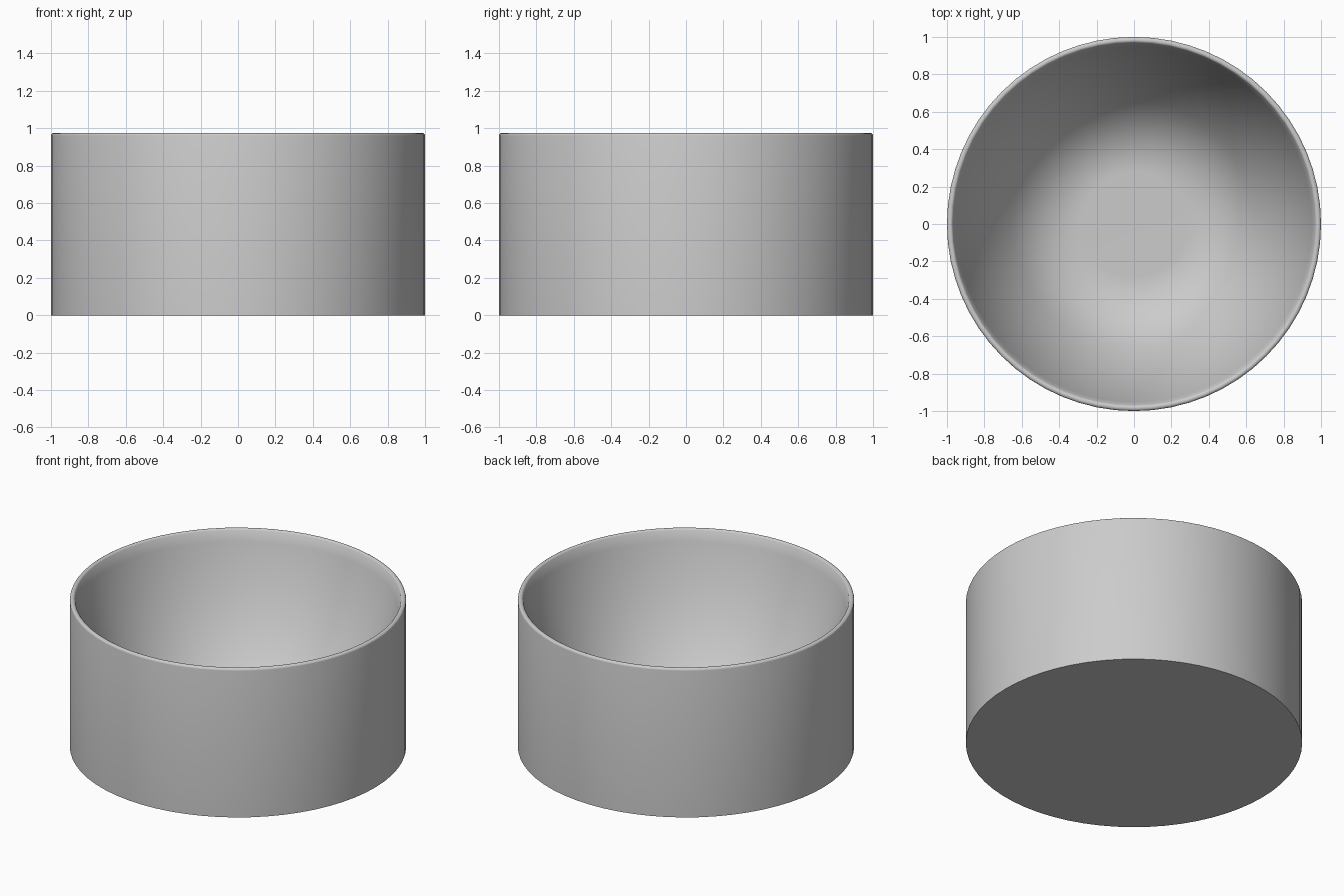
import bpy, bmesh, math

if "Cube" in bpy.data.objects:
    bpy.data.objects.remove(bpy.data.objects["Cube"])

HEIGHT, RADIUS, SEGMENTS = 0.975, 1.0, 64
INNER_R, LIP_DROP = 0.968, 0.014


def wall_tilt(r):
    """Slope angle of the cavity: flat floor, curved shoulder, steep wall."""
    if r < 0.28:
        return 0.0
    if r < 0.65:
        return math.radians(52 * (r - 0.28) / 0.37)
    return math.radians(52 + 24 * (r - 0.65) / 0.318)


# Half profile: flat base, straight outer wall
profile = [(0, 0), (RADIUS, 0)]

# Thin rounded rim
mid, half = (RADIUS + INNER_R) / 2, (RADIUS - INNER_R) / 2
for i in range(8):
    a = math.radians(155) * i / 7
    profile.append((mid + half * math.cos(a),
                    HEIGHT - LIP_DROP + LIP_DROP * math.sin(a)))

# Cavity, followed inward and down from the rim
r, z = profile[-1]
STEPS = 40
dr = (r - 0.28) / STEPS
for i in range(STEPS):
    z -= math.tan(wall_tilt(r - dr / 2)) * dr
    r -= dr
    profile.append((r, z))
profile.append((0, z))

# Revolve the profile into the bowl
bm = bmesh.new()
verts = [bm.verts.new((pr, 0, pz)) for pr, pz in profile]
edges = [bm.edges.new(pair) for pair in zip(verts, verts[1:])]
bmesh.ops.spin(bm, geom=verts + edges, cent=(0, 0, 0), axis=(0, 0, 1),
               angle=2 * math.pi, steps=SEGMENTS, use_merge=True)
bmesh.ops.remove_doubles(bm, verts=bm.verts, dist=0.0002)
bmesh.ops.recalc_face_normals(bm, faces=bm.faces)

mesh = bpy.data.meshes.new("round_bowl")
bm.to_mesh(mesh)
bm.free()
bowl = bpy.data.objects.new("round_bowl", mesh)
bpy.context.collection.objects.link(bowl)

# Smooth surfaces, crisp base edge
bpy.context.view_layer.objects.active = bowl
bowl.select_set(True)
bpy.ops.object.shade_smooth_by_angle(angle=math.radians(40))
